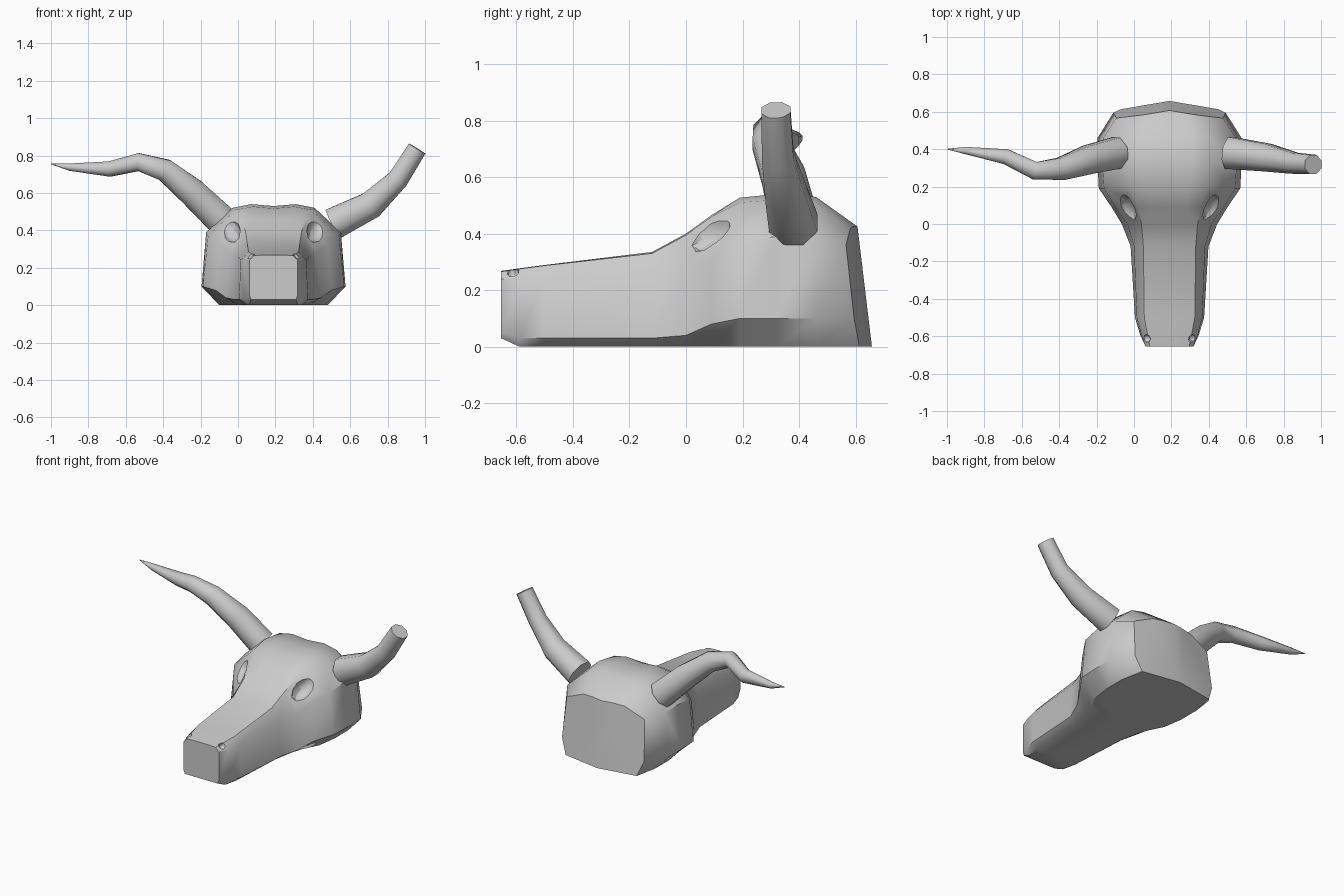
import bpy, bmesh, math
from mathutils import Vector

if "Cube" in bpy.data.objects:
    bpy.data.objects.remove(bpy.data.objects["Cube"])

CX = 0.19  # the head sits off-centre because the horns differ in length


def finish(name, bm, angle=40):
    bmesh.ops.recalc_face_normals(bm, faces=bm.faces[:])
    me = bpy.data.meshes.new(name)
    bm.to_mesh(me)
    bm.free()
    ob = bpy.data.objects.new(name, me)
    bpy.context.collection.objects.link(ob)
    select(ob)
    bpy.ops.object.shade_smooth_by_angle(angle=math.radians(angle))
    return ob


def select(ob):
    bpy.ops.object.select_all(action='DESELECT')
    ob.select_set(True)
    bpy.context.view_layer.objects.active = ob


def apply_mod(ob, kind, **props):
    mod = ob.modifiers.new(kind.lower(), kind)
    for k, v in props.items():
        setattr(mod, k, v)
    select(ob)
    bpy.ops.object.modifier_apply(modifier=mod.name)


# Skull: half cross-sections lofted along y, then mirrored
# y, floor z, floor half-width, low (w, z), upper (w, z), brow (w, z), centre z
sections = [
    (-0.655, 0.03, 0.120, 0.128, 0.05, 0.128, 0.24, 0.105, 0.265, 0.268),
    (-0.590, 0.00, 0.130, 0.158, 0.03, 0.152, 0.24, 0.118, 0.275, 0.277),
    (-0.500, 0.00, 0.150, 0.185, 0.03, 0.175, 0.24, 0.135, 0.287, 0.289),
    (-0.120, 0.00, 0.170, 0.208, 0.03, 0.190, 0.26, 0.140, 0.330, 0.335),
    (0.000, 0.00, 0.190, 0.255, 0.04, 0.225, 0.27, 0.150, 0.395, 0.400),
    (0.090, 0.00, 0.220, 0.310, 0.08, 0.290, 0.32, 0.170, 0.460, 0.465),
    (0.190, 0.00, 0.270, 0.378, 0.10, 0.350, 0.37, 0.200, 0.510, 0.517),
    (0.320, 0.00, 0.290, 0.385, 0.10, 0.360, 0.39, 0.220, 0.520, 0.530),
    (0.460, 0.00, 0.290, 0.385, 0.10, 0.355, 0.38, 0.210, 0.510, 0.520),
    (None, 0.00, 0.260, 0.300, 0.10, 0.285, 0.36, 0.150, 0.420, 0.425),
]
bm = bmesh.new()
rings = []
for y, z0, wb, wl, zl, wu, zu, wt, zt, zc in sections:
    ridge = 0.01 if y and y > 0.1 else 0.0
    pts = [(0, z0), (wb, z0), (wl, zl), (wu, zu), (wt, zt),
           (wt * 0.55, max(zt, zc) + ridge), (0, zc)]
    # the back wall is V-shaped and leans forward
    rings.append([bm.verts.new((x, y if y is not None else
                                0.658 - 0.17 * x - 0.12 * z, z))
                  for x, z in pts])
for a, b in zip(rings, rings[1:]):
    for i in range(len(a) - 1):
        bm.faces.new((a[i], a[i + 1], b[i + 1], b[i]))
bm.faces.new(rings[0])
bm.faces.new(rings[-1])
skull = finish("skull", bm)
apply_mod(skull, 'MIRROR', use_clip=True, merge_threshold=0.0005)
skull.location.x = CX
bpy.context.view_layer.update()


# Eye sockets and nostrils: ellipsoids cut out of the skull
def cut(loc, scale, rot, seg):
    bpy.ops.mesh.primitive_uv_sphere_add(segments=seg, ring_count=seg // 2,
                                         location=loc, rotation=rot)
    c = bpy.context.object
    c.scale = scale
    c.hide_render = True
    bpy.context.view_layer.update()
    apply_mod(skull, 'BOOLEAN', operation='DIFFERENCE', object=c, solver='EXACT')
    bpy.data.objects.remove(c)


for s in (-1, 1):
    cut((CX + s * 0.232, 0.078, 0.405), (0.052, 0.095, 0.055),
        (math.radians(35), 0, s * math.radians(-20)), 12)
    cut((CX + s * 0.122, -0.612, 0.264), (0.022, 0.022, 0.022), (0, 0, 0), 10)
select(skull)
bpy.ops.object.shade_smooth_by_angle(angle=math.radians(40))


# Horns: tapered eight-sided tubes along a path of (x, y, z, radius)
def horn(name, path, sides=8):
    bm = bmesh.new()
    p = [Vector(q[:3]) for q in path]
    rings = []
    for i, q in enumerate(path):
        d = (p[min(i + 1, len(p) - 1)] - p[max(i - 1, 0)]).normalized()
        u = (Vector((0, 1, 0)) - d * d.y).normalized()
        v = d.cross(u)
        ring = []
        for k in range(sides):
            a = 2 * math.pi * (k + 0.5) / sides
            ring.append(bm.verts.new(
                p[i] + (u * math.cos(a) + v * math.sin(a)) * q[3] * 1.05))
        rings.append(ring)
    for a, b in zip(rings, rings[1:]):
        for k in range(sides):
            j = (k + 1) % sides
            bm.faces.new((a[k], a[j], b[j], b[k]))
    bm.faces.new(rings[0])
    bm.faces.new(rings[-1])
    return finish(name, bm, 50)


horn("left_horn", [
    (-0.09, 0.38, 0.455, 0.085), (-0.24, 0.345, 0.60, 0.078),
    (-0.39, 0.295, 0.722, 0.062), (-0.53, 0.285, 0.765, 0.049),
    (-0.685, 0.36, 0.728, 0.042), (-0.90, 0.393, 0.738, 0.020),
    (-0.999, 0.40, 0.755, 0.002)])
horn("broken_right_horn", [
    (0.51, 0.38, 0.435, 0.088), (0.71, 0.355, 0.535, 0.076),
    (0.855, 0.325, 0.673, 0.058), (0.958, 0.318, 0.837, 0.053)])
